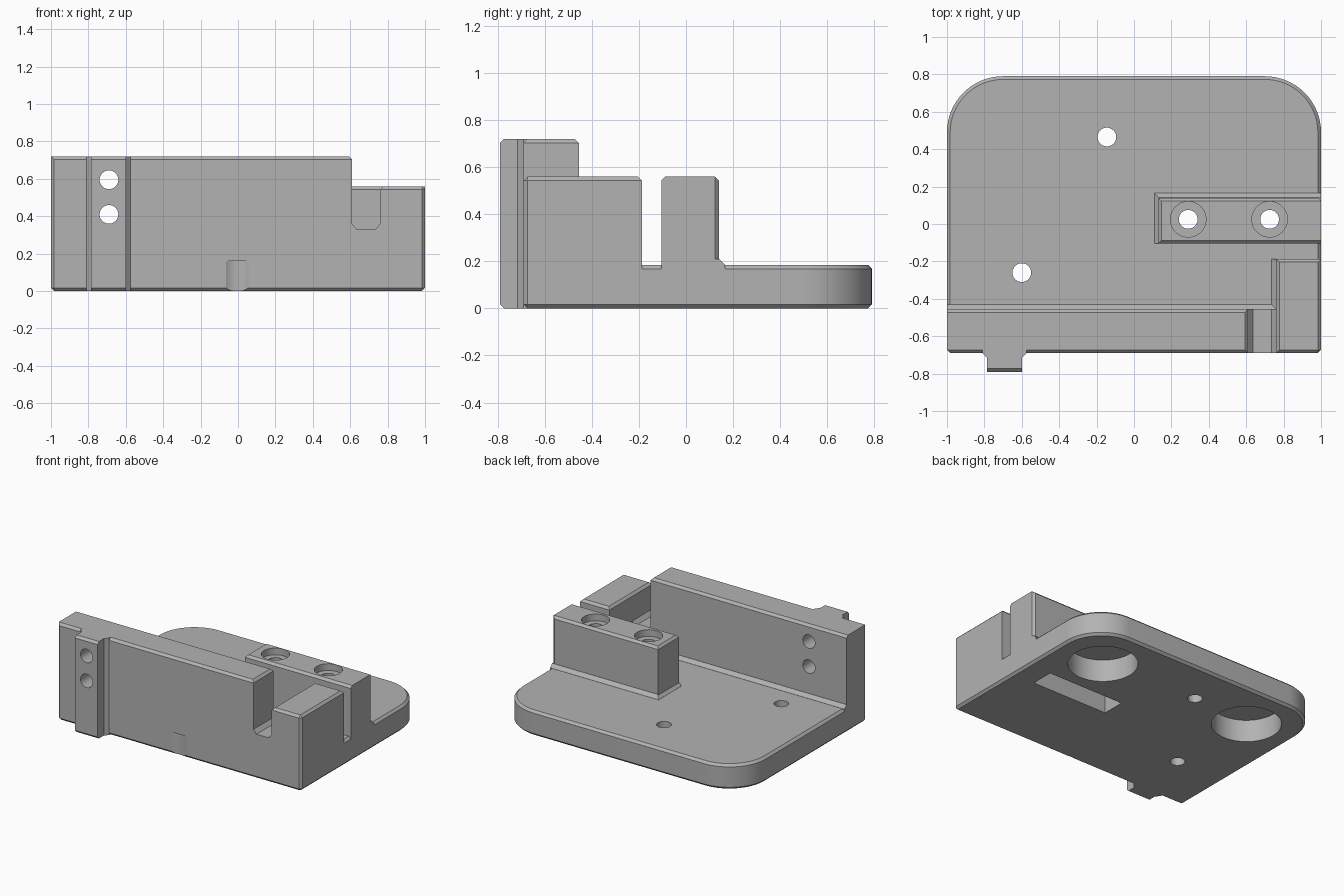
import bpy, bmesh, math
from mathutils import Vector

if "Cube" in bpy.data.objects:
    bpy.data.objects.remove(bpy.data.objects["Cube"])

grey = bpy.data.materials.new("machined grey")
grey.use_nodes = True
COLOR = (0.45, 0.45, 0.45, 1)
grey.diffuse_color = COLOR
grey.node_tree.nodes["Principled BSDF"].inputs["Base Color"].default_value = COLOR

CH = 0.017   # chamfer width


def near(a, b):
    return abs(a - b) < 1e-3


def prism(name, pts, axis, lo, hi, bevel=None, width=CH):
    """Extrude a 2D outline along an axis, chamfer the edges chosen by bevel(a, b)."""
    place = {"x": lambda p, t: (t, p[0], p[1]),
             "y": lambda p, t: (p[0], t, p[1]),
             "z": lambda p, t: (p[0], p[1], t)}[axis]
    bm = bmesh.new()
    face = bm.faces.new([bm.verts.new(place(p, lo)) for p in pts])
    ext = bmesh.ops.extrude_face_region(bm, geom=[face])
    shift = Vector(place((0, 0), hi - lo))
    bmesh.ops.translate(bm, vec=shift,
                        verts=[v for v in ext["geom"] if isinstance(v, bmesh.types.BMVert)])
    bmesh.ops.recalc_face_normals(bm, faces=bm.faces)
    if bevel:
        edges = [e for e in bm.edges if bevel(e.verts[0].co, e.verts[1].co)]
        bmesh.ops.bevel(bm, geom=edges, offset=width, segments=1, affect="EDGES")
    mesh = bpy.data.meshes.new(name)
    bm.to_mesh(mesh)
    bm.free()
    mesh.materials.append(grey)
    obj = bpy.data.objects.new(name, mesh)
    bpy.context.collection.objects.link(obj)
    return obj


def rect(x0, x1, y0, y1):
    return [(x0, y0), (x1, y0), (x1, y1), (x0, y1)]


def arc(x, y, r, start, end, n):
    return [(x + r * math.cos(math.radians(start + (end - start) * i / n)),
             y + r * math.sin(math.radians(start + (end - start) * i / n)))
            for i in range(n + 1)]


def circle(x, y, r, n=48):
    return arc(x, y, r, 0, 360, n)[:-1]


def combine(body, other, operation):
    mod = body.modifiers.new("join", "BOOLEAN")
    mod.operation, mod.solver, mod.object = operation, "EXACT", other
    bpy.context.view_layer.update()
    graph = bpy.context.evaluated_depsgraph_get()
    mesh = bpy.data.meshes.new_from_object(body.evaluated_get(graph))
    body.modifiers.clear()
    body.data = mesh
    bpy.data.objects.remove(other)


def level(z):
    return lambda a, b: near(a.z, z) and near(b.z, z)


def upright(x, y):
    return lambda a, b: all(near(p.x, x) and near(p.y, y) for p in (a, b))


FRONT, WALL_BACK, FLOOR, TOP, MID = -0.69, -0.455, 0.185, 0.72, 0.56

# Base plate with rounded rear corners
outline = [(-1, FRONT + CH), (-1 + CH, FRONT), (1 - CH, FRONT), (1, FRONT + CH)]
outline += arc(0.7, 0.49, 0.3, 0, 90, 16) + arc(-0.7, 0.49, 0.3, 90, 180, 16)
body = prism("bracket_body", outline, "z", 0, FLOOR,
             lambda a, b: near(a.z, b.z))

# Front wall with the notch profile at its left end
wall = [(-1, 0.05), (0.8, 0.05), (0.8, 0.36), (0.76, 0.36), (0.735, 0.33),
        (0.635, 0.33), (0.61, 0.36), (0.61, TOP), (-1, TOP)]
front_wall = prism("front_wall", wall, "y", FRONT, WALL_BACK,
                   lambda a, b: (level(TOP)(a, b) and a.x + b.x > -1.9)
                   or upright(-1, FRONT)(a, b))

# Full-height locating rib on the front
rib = [(-0.81, FRONT), (-0.785, -0.715), (-0.785, -0.79), (-0.6, -0.79),
       (-0.6, -0.715), (-0.575, FRONT), (-0.575, -0.6), (-0.81, -0.6)]
front_rib = prism("front_rib", rib, "z", 0, TOP,
                  lambda a, b: near(a.y, -0.79) and near(b.y, -0.79) and near(a.z, b.z))

# Low corner block and clamp block
corner_block = prism("corner_block", rect(0.76, 1, FRONT, -0.187), "z", 0.05, MID,
                     lambda a, b: level(MID)(a, b) or upright(1, FRONT)(a, b))
clamp_block = prism("clamp_block", rect(0.13, 1, -0.105, 0.14), "z", 0.05, MID,
                    lambda a, b: (level(MID)(a, b) and a.x + b.x < 1.9)
                    or upright(1, 0.14)(a, b))

# Chamfered feet where uprights meet the floor
FOOT = FLOOR + 0.025
wall_foot = prism("wall_foot", rect(-0.5, -0.43, 0.1, FOOT), "x", -1, 0.8,
                  lambda a, b: all(near(p.y, -0.43) and near(p.z, FOOT) for p in (a, b)), 0.0245)
clamp_foot = prism("clamp_foot", rect(0.11, 1, -0.105, 0.165), "z", 0.1, FOOT,
                   lambda a, b: level(FOOT)(a, b) and ((near(a.x, 0.11) and near(b.x, 0.11))
                   or (near(a.y, 0.165) and near(b.y, 0.165))), 0.0245)
corner_foot = prism("corner_foot", rect(0.735, 0.9, -0.5, -0.187), "z", 0.1, FOOT,
                    lambda a, b: level(FOOT)(a, b) and near(a.x, 0.735) and near(b.x, 0.735), 0.0245)

for part in (front_wall, front_rib, corner_block, clamp_block,
             wall_foot, clamp_foot, corner_foot):
    combine(body, part, "UNION")

# Slot under the clamp, then screw holes with counterbores
cuts = [prism("nut_slot", rect(0.195, 0.82, -0.07, 0.1), "z", -0.1, 0.3)]
for x in (0.29, 0.725):
    cuts.append(prism("screw_hole", circle(x, 0.025, 0.05), "z", -0.1, 0.8))
    cuts.append(prism("counterbore", circle(x, 0.025, 0.095), "z", MID - 0.05, 0.8))
# Floor holes and blind round pockets underneath
for x, y in ((-0.145, 0.465), (-0.6, -0.26)):
    cuts.append(prism("floor_hole", circle(x, y, 0.05), "z", -0.1, 0.4))
for x in (-0.63, 0.63):
    cuts.append(prism("magnet_pocket", circle(x, 0.425, 0.236, 64), "z", -0.1, 0.165))
# Holes through the wall and rib
for z in (0.41, 0.595):
    cuts.append(prism("wall_hole", circle(-0.69, z, 0.05), "y", -0.9, -0.35))
# Shallow round relief at the bottom of the front face
cuts.append(prism("front_relief", circle(-0.005, FRONT - 0.08, 0.1), "z", -0.1, 0.16))
for cut in cuts:
    combine(body, cut, "DIFFERENCE")

bpy.ops.object.select_all(action="DESELECT")
body.select_set(True)
bpy.context.view_layer.objects.active = body
bpy.ops.object.shade_smooth_by_angle(angle=math.radians(25))
